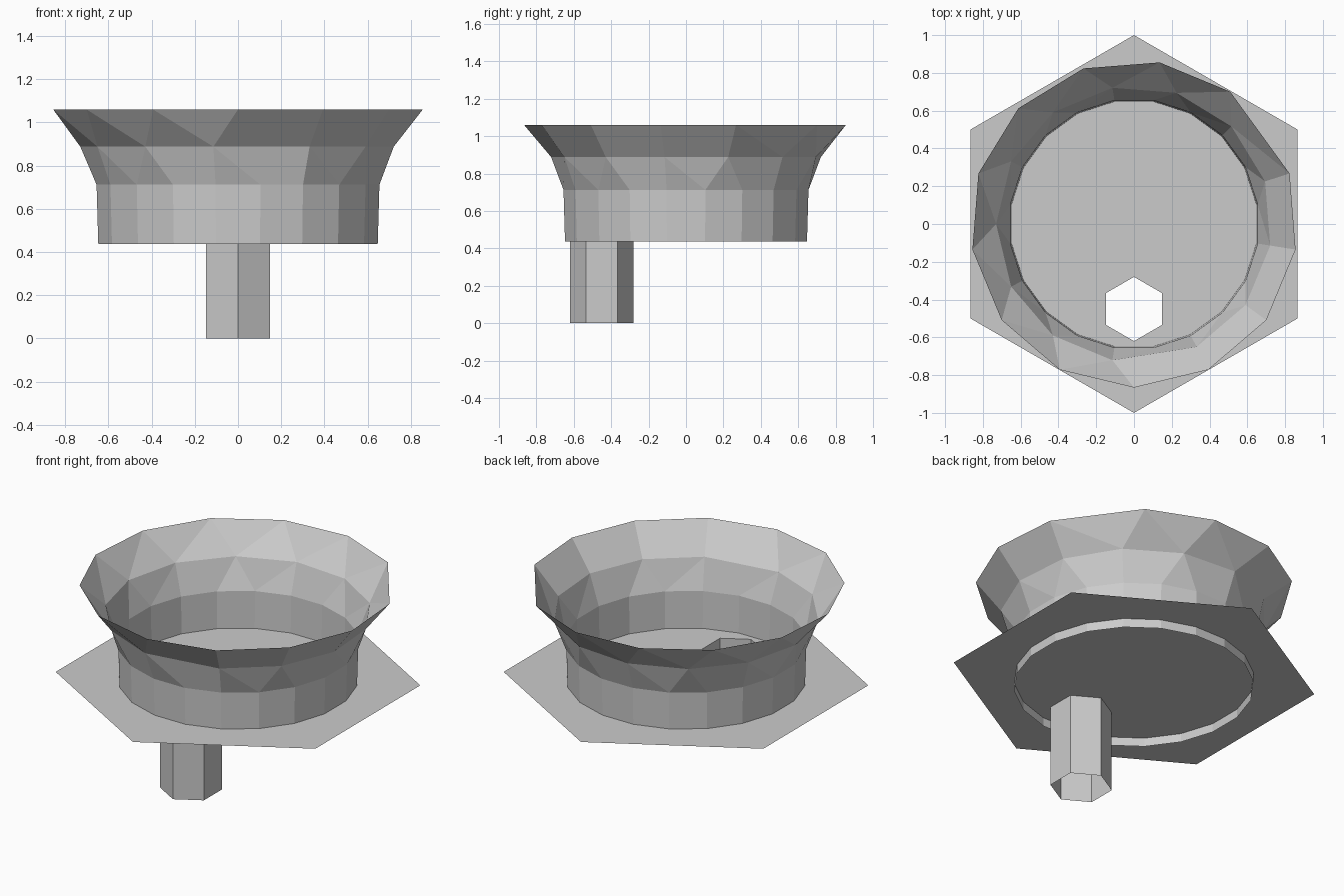
import bpy, bmesh
from math import cos, sin, radians

if "Cube" in bpy.data.objects:
    bpy.data.objects.remove(bpy.data.objects["Cube"])


def ring(bm, radius, z, degs, cy=0.0):
    """Closed loop of vertices at the given angles, as sorted (angle, vertex) pairs."""
    return [(d, bm.verts.new((radius * cos(radians(d)), cy + radius * sin(radians(d)), z)))
            for d in sorted(a % 360 for a in degs)]


def skin(bm, a, b):
    """Join two loops that may differ in side count, walking both by angle."""
    a = a + [(a[0][0] + 360, a[0][1])]
    b = b + [(b[0][0] + 360, b[0][1])]
    i = j = 0
    while i < len(a) - 1 or j < len(b) - 1:
        na = a[i + 1][0] if i < len(a) - 1 else 9999
        nb = b[j + 1][0] if j < len(b) - 1 else 9999
        if na == nb:
            bm.faces.new((a[i][1], a[i + 1][1], b[j + 1][1], b[j][1]))
            i, j = i + 1, j + 1
        elif na < nb:
            bm.faces.new((a[i][1], a[i + 1][1], b[j][1]))
            i += 1
        else:
            bm.faces.new((a[i][1], b[j + 1][1], b[j][1]))
            j += 1


def finish(bm, name):
    mesh = bpy.data.meshes.new(name)
    bm.to_mesh(mesh)
    bm.free()
    obj = bpy.data.objects.new(name, mesh)
    bpy.context.collection.objects.link(obj)
    return obj


PLATE_Z = 0.49
HEX = [30 + 60 * k for k in range(6)]

# Flared bowl: 20-sided wall opening into two coarser 13-sided rows
wall = [9 + 18 * k for k in range(20)]
middle = [297 + 27 * k for k in range(13)]
rim = [54 + 27 * k for k in range(13)]
bm = bmesh.new()
rows = [ring(bm, r, z, d) for r, z, d in (
    (0.655, 0.437, wall), (0.663, 0.712, wall),
    (0.73, 0.888, middle), (0.866, 1.06, rim))]
for low, high in zip(rows, rows[1:]):
    skin(bm, low, high)
finish(bm, "flared_bowl")

# Thin hexagonal plate with a hole where the tube opens
bm = bmesh.new()
skin(bm, ring(bm, 1.0, PLATE_Z, HEX), ring(bm, 0.17, PLATE_Z, HEX, -0.45))
finish(bm, "hex_plate")

# Open hexagonal drain tube
bm = bmesh.new()
skin(bm, ring(bm, 0.17, 0.0, HEX, -0.45), ring(bm, 0.17, PLATE_Z, HEX, -0.45))
finish(bm, "drain_tube")
